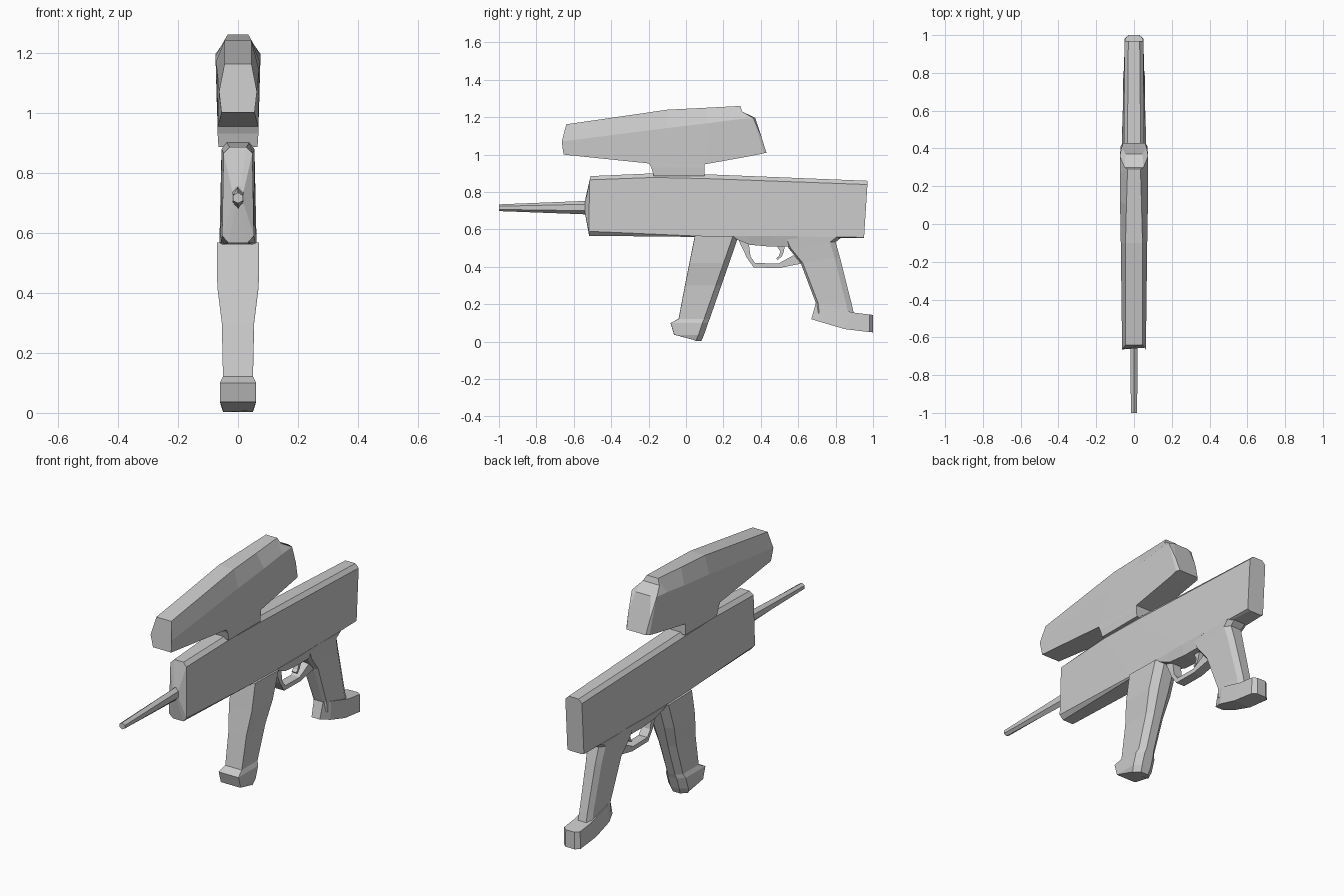
import bpy
import bmesh


def loft(name, rings):
    """Skin rings; each ring is a right-hand half section of (half_width, y, z), mirrored in x."""
    bm = bmesh.new()
    loops = []
    for half in rings:
        full = list(half) + [(-x, y, z) for x, y, z in reversed(half)]
        loops.append([bm.verts.new(p) for p in full])
    n = len(loops[0])
    for a, b in zip(loops, loops[1:]):
        for i in range(n):
            j = (i + 1) % n
            bm.faces.new((a[i], a[j], b[j], b[i]))
    bm.faces.new(loops[0][::-1])
    bm.faces.new(loops[-1])
    bmesh.ops.remove_doubles(bm, verts=bm.verts, dist=0.0005)
    bmesh.ops.recalc_face_normals(bm, faces=bm.faces)
    mesh = bpy.data.meshes.new(name)
    bm.to_mesh(mesh)
    bm.free()
    obj = bpy.data.objects.new(name, mesh)
    bpy.context.collection.objects.link(obj)
    return obj


def grip_section(yf, zf, yr, zr, w, front, rear, cut=0.03):
    """Roughly horizontal section with bevelled front and rear corners."""
    return [(w * front, yf, zf), (w, yf + cut * (1 - front), zf),
            (w, yr - cut, zr), (w * rear, yr, zr)]


# Main body, pinched at the front where the barrel enters
loft("body", [
    [(.008, -.54, .685), (.018, -.54, .70), (.018, -.54, .735), (.008, -.54, .755)],
    [(.032, -.518, .566), (.053, -.52, .59), (.048, -.515, .865), (.028, -.51, .885)],
    [(.050, .05, .560), (.058, .05, .565), (.055, -.17, .878), (.038, -.17, .90)],
    [(.055, .45, .557), (.062, .45, .560), (.055, .10, .872), (.038, .10, .895)],
    [(.035, .95, .553), (.050, .952, .558), (.050, .97, .84), (.030, .97, .86)],
])

# Tapered barrel
loft("barrel", [
    [(0, -.52, .68), (.018, -.52, .70), (.018, -.52, .735), (0, -.52, .753)],
    [(0, -1.0, .698), (.017, -1.0, .707), (.017, -1.0, .724), (0, -1.0, .734)],
])

# Hopper on top: bottom edge, widest crease, top edge
loft("hopper", [
    [(.055, -.655, 1.00), (.063, -.664, 1.07), (.045, -.64, 1.162)],
    [(.068, -.20, .953), (.070, -.10, 1.142), (.045, -.10, 1.24)],
    [(.068, .10, .948), (.074, .12, 1.168), (.040, .10, 1.25)],
    [(.068, .36, .995), (.075, .27, 1.188), (.034, .29, 1.26)],
    [(.070, .415, 1.007), (.075, .36, 1.195), (.050, .30, 1.23)],
    [(.058, .43, 1.01), (.066, .405, 1.09), (.045, .37, 1.197)],
])

# Neck joining hopper and body
loft("hopper_neck", [
    [(.065, -.172, .885), (.065, .10, .885)],
    [(.068, -.185, .93), (.068, .10, .93)],
    [(.068, -.20, .96), (.068, .10, .96)],
])

# Front grip with a small toe at the bottom
loft("front_grip", [
    grip_section(yf, zf, yr, zr, w, 0.95, 0.45)
    for yf, zf, yr, zr, w in [
        (.047, .567, .28, .562, .070), (.018, .42, .231, .42, .069),
        (-.006, .30, .189, .30, .054), (-.04, .122, .127, .122, .050),
        (-.083, .10, .118, .10, .060), (-.064, .037, .096, .035, .060),
        (.045, .008, .082, .003, .050)]
])

# Frame under the body, above the trigger
loft("trigger_frame", [
    [(.062, .25, .565), (.058, .275, .545)],
    [(.064, .34, .565), (.050, .34, .518)],
    [(.064, .45, .565), (.048, .45, .508)],
    [(.060, .60, .565), (.046, .60, .508)],
])

# Rear grip, leaning backwards
loft("rear_grip", [
    grip_section(yf, zf, yr, zr, w, 0.6, 0.6)
    for yf, zf, yr, zr, w in [
        (.52, .562, .835, .56, .058), (.548, .50, .80, .532, .054),
        (.613, .42, .823, .45, .047), (.695, .205, .885, .205, .040),
        (.70, .15, .90, .14, .042)]
])

# Foot of the rear grip
loft("rear_grip_foot", [
    [(.025, .67, .12), (.028, .695, .21)],
    [(.048, .73, .102), (.044, .74, .198)],
    [(.052, .85, .067), (.048, .89, .156)],
    [(.050, .982, .051), (.048, .982, .145)],
    [(.028, 1.0, .05), (.026, 1.0, .143)],
])

# Trigger guard strip: outer and inner edge along its path
guard = [((.275, .555), (.335, .53)), ((.325, .45), (.345, .455)),
         ((.362, .396), (.370, .420)), ((.50, .394), (.495, .418)),
         ((.62, .418), (.575, .462))]
loft("trigger_guard", [[(.026, *outer), (.026, *inner)] for outer, inner in guard])

# Curved trigger
trigger = [((.48, .52), (.53, .52)), ((.505, .48), (.522, .478)),
           ((.495, .455), (.512, .455)), ((.483, .445), (.490, .437))]
loft("trigger", [[(.014, *a), (.014, *b)] for a, b in trigger])
